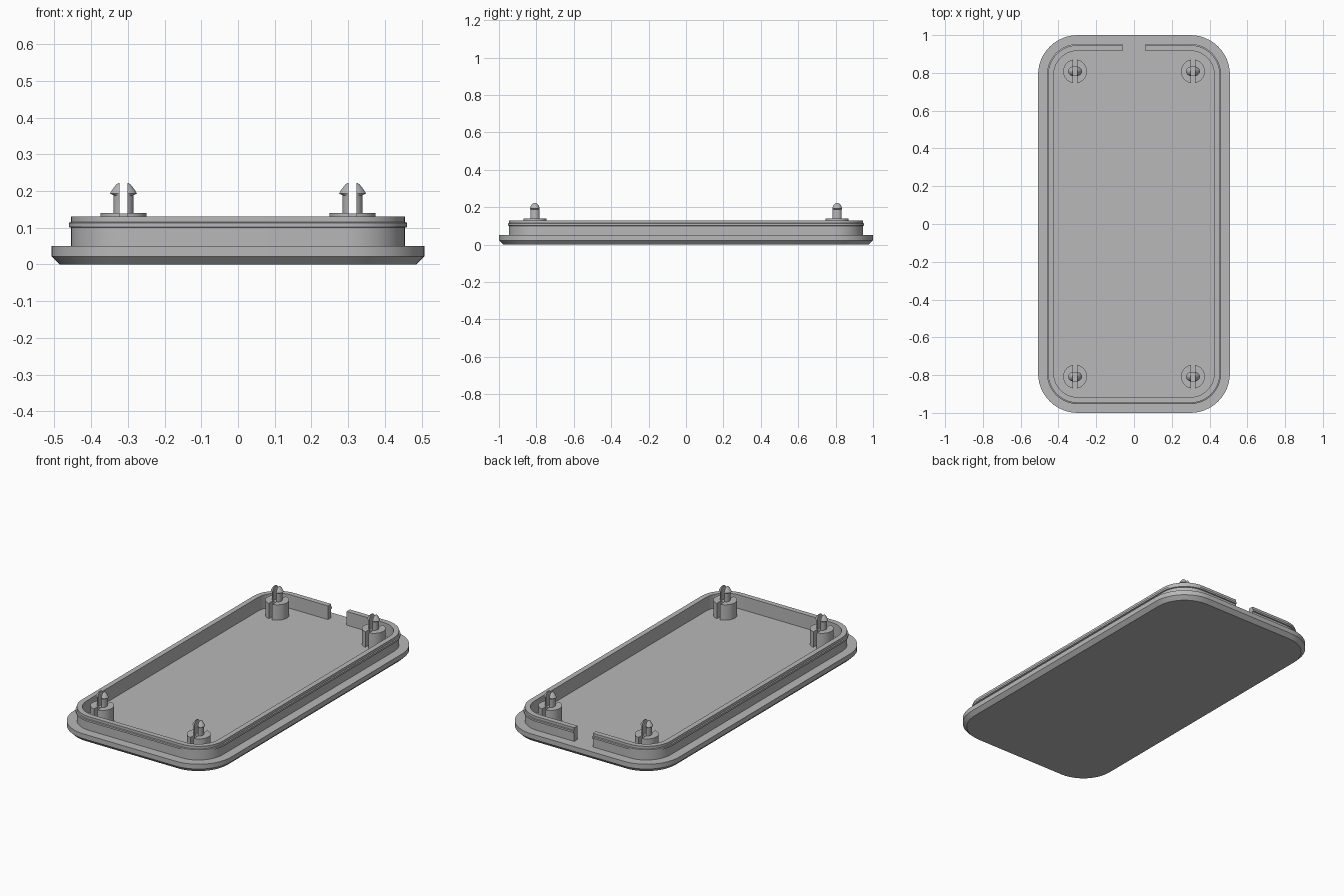
import bpy, bmesh
from math import pi, cos, sin, acos

if "Cube" in bpy.data.objects:
    bpy.data.objects.remove(bpy.data.objects["Cube"], do_unlink=True)

HX, HY, R = 0.508, 1.0, 0.21    # plate half sizes and corner radius
GAP, SLOT = 0.06, 0.011         # half widths of the rim gap and the post slot

grey = bpy.data.materials.new("plain grey")
grey.use_nodes = True
colour = (0.48, 0.48, 0.48, 1)
grey.diffuse_color = colour
grey.node_tree.nodes["Principled BSDF"].inputs["Base Color"].default_value = colour


def outline(inset, z, gap=None):
    """Rounded rectangle, optionally left open in the middle of the back."""
    r, n = R - inset, 12
    pts = []
    for k, (sx, sy) in enumerate([(1, 1), (-1, 1), (-1, -1), (1, -1)]):
        for i in range(n + 1):
            a = (k + i / n) * pi / 2
            pts.append((sx * (HX - R) + r * cos(a), sy * (HY - R) + r * sin(a), z))
    if gap:
        # rotate the list so that it starts and ends at the back edge
        pts = pts[n + 1:] + pts[:n + 1]
        pts = [(-gap, HY - inset, z)] + pts + [(gap, HY - inset, z)]
    return pts


def loft(name, rings, closed_rings=True, loop_rings=False):
    """Skin a stack of rings and cap whatever ends stay open."""
    bm = bmesh.new()
    rows = [[bm.verts.new(p) for p in ring] for ring in rings]
    n, m = len(rows[0]), len(rows)
    for j in range(m if loop_rings else m - 1):
        a, b = rows[j], rows[(j + 1) % m]
        for i in range(n if closed_rings else n - 1):
            k = (i + 1) % n
            bm.faces.new((a[i], a[k], b[k], b[i]))
    if loop_rings:
        bm.faces.new([r[0] for r in rows])
        bm.faces.new([r[-1] for r in rows])
    else:
        bm.faces.new(rows[0])
        bm.faces.new(rows[-1])
    bmesh.ops.recalc_face_normals(bm, faces=bm.faces)
    mesh = bpy.data.meshes.new(name)
    bm.to_mesh(mesh)
    bm.free()
    mesh.materials.append(grey)
    ob = bpy.data.objects.new(name, mesh)
    bpy.context.collection.objects.link(ob)
    bpy.ops.object.select_all(action='DESELECT')
    ob.select_set(True)
    bpy.context.view_layer.objects.active = ob
    bpy.ops.object.shade_smooth_by_angle(angle=pi / 7)
    return ob


# Base plate with chamfered underside
loft("base_plate", [outline(d, z) for d, z in [(0.022, 0), (0, 0.022), (0, 0.05)]])

# Rim wall with a snap ridge, open at the back
rim = [(0.083, 0.05), (0.053, 0.05), (0.053, 0.1), (0.047, 0.102), (0.047, 0.113),
       (0.053, 0.115), (0.053, 0.13), (0.083, 0.13)]
loft("rim_wall", [outline(d, z, GAP) for d, z in rim],
     closed_rings=False, loop_rings=True)


def half_disc(cx, cy, side, rx, ry, z):
    """Ellipse segment lying on one side of the slot."""
    a, n = acos(SLOT / rx), 16
    return [(cx + side * rx * cos(t), cy + ry * sin(t), z)
            for t in (a * (2 * i / n - 1) for i in range(n + 1))]


# Split posts: boss, pin and barbed tip (x radius, y radius, height)
post = [(0.063, 0.063, 0.05), (0.063, 0.063, 0.14), (0.027, 0.027, 0.14),
        (0.027, 0.027, 0.188), (0.037, 0.027, 0.193), (0.028, 0.024, 0.207),
        (0.02, 0.017, 0.217), (0.014, 0.01, 0.222)]
for sx, x_name in ((1, "left"), (-1, "right")):
    for sy, y_name in ((1, "back"), (-1, "front")):
        cx, cy = sx * 0.312, sy * 0.808
        for side, half in ((1, "a"), (-1, "b")):
            loft(f"post_{y_name}_{x_name}_{half}",
                 [half_disc(cx, cy, side, *ring) for ring in post])
        # Web joining the two halves of the boss
        loft(f"post_web_{y_name}_{x_name}",
             [[(cx + u * SLOT, cy + v * 0.025, z)
               for u, v in ((-1, -1), (1, -1), (1, 1), (-1, 1))] for z in (0.05, 0.139)])
